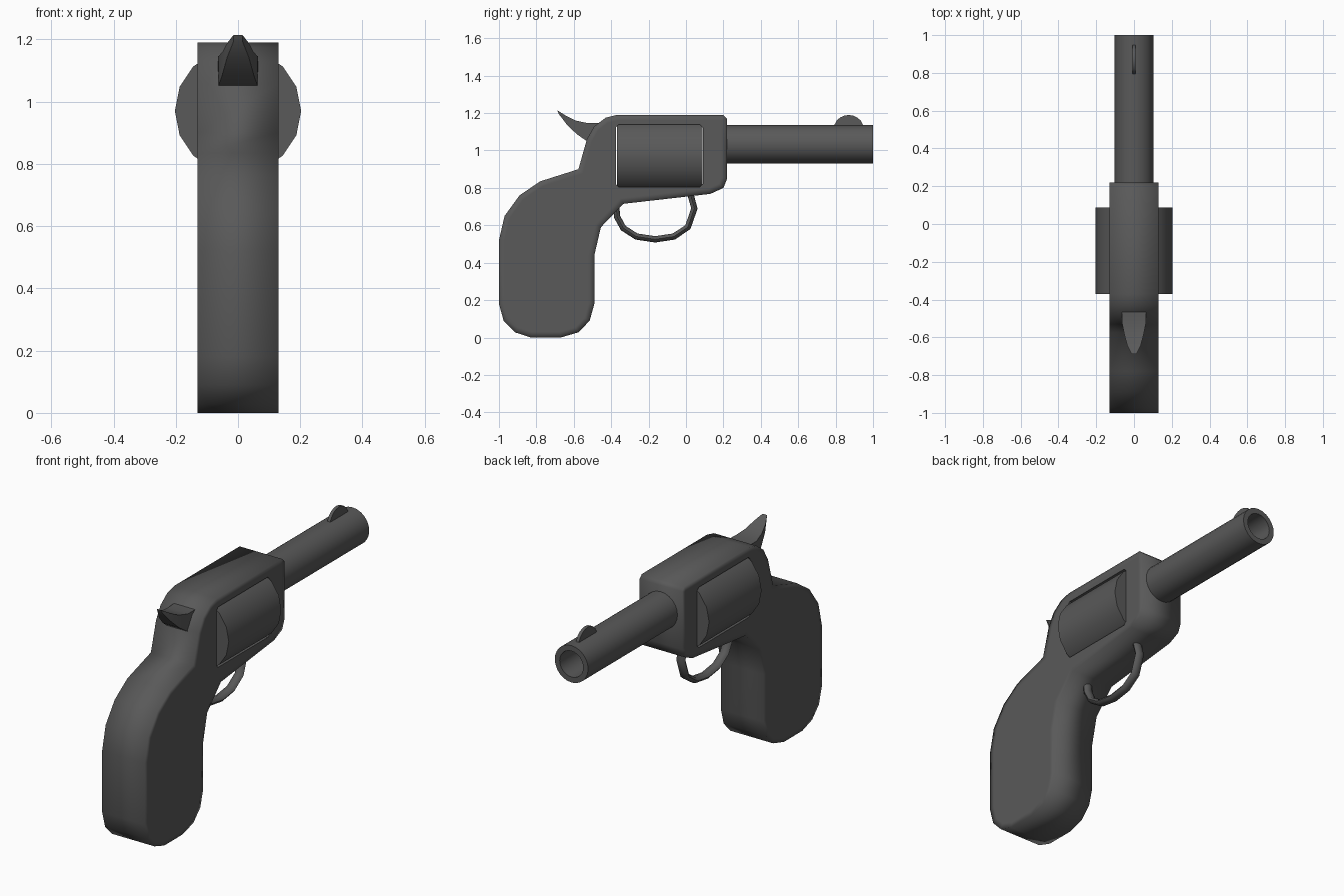
import bpy, bmesh, math
from mathutils import Vector

if "Cube" in bpy.data.objects:
    bpy.data.objects.remove(bpy.data.objects["Cube"])

gunmetal = bpy.data.materials.new("dark_grey_metal")
gunmetal.diffuse_color = (0.1, 0.1, 0.1, 1)
gunmetal.use_nodes = True
gunmetal.node_tree.nodes["Principled BSDF"].inputs["Base Color"].default_value = gunmetal.diffuse_color


def finish(name, bm, angle=40):
    bmesh.ops.recalc_face_normals(bm, faces=bm.faces)
    mesh = bpy.data.meshes.new(name)
    bm.to_mesh(mesh)
    bm.free()
    mesh.materials.append(gunmetal)
    ob = bpy.data.objects.new(name, mesh)
    bpy.context.collection.objects.link(ob)
    activate(ob)
    bpy.ops.object.shade_smooth_by_angle(angle=math.radians(angle))
    return ob


def activate(ob):
    bpy.ops.object.select_all(action='DESELECT')
    ob.select_set(True)
    bpy.context.view_layer.objects.active = ob


def plate(points, half):
    """Side profile (y, z) extruded to +-half in x."""
    bm = bmesh.new()
    a = [bm.verts.new((-half, y, z)) for y, z in points]
    b = [bm.verts.new((half, y, z)) for y, z in points]
    caps = [bm.faces.new(a), bm.faces.new(b[::-1])]
    n = len(points)
    for i in range(n):
        j = (i + 1) % n
        bm.faces.new((a[i], b[i], b[j], a[j]))
    bmesh.ops.recalc_face_normals(bm, faces=bm.faces)
    return bm, caps


def lathe(profile, z, sides):
    """Profile (y, radius) turned round an axis along y."""
    bm = bmesh.new()
    rings = []
    for y, r in profile:
        rings.append([bm.verts.new((r * math.cos(2 * math.pi * i / sides), y,
                                    z + r * math.sin(2 * math.pi * i / sides)))
                      for i in range(sides)])
    for p, q in zip(rings, rings[1:]):
        for i in range(sides):
            j = (i + 1) % sides
            bm.faces.new((p[i], p[j], q[j], q[i]))
    bm.faces.new(rings[0])
    bm.faces.new(rings[-1])
    return bm


# Frame and grip in one profile, with a soft shaded rim on both sides
outline = [(-0.37, 1.19), (0.2, 1.19), (0.22, 1.17), (0.22, 0.85), (0.2, 0.8),
           (0.13, 0.768), (-0.335, 0.715), (-0.455, 0.59), (-0.49, 0.44),
           (-0.49, 0.18), (-0.515, 0.09), (-0.575, 0.028), (-0.67, 0.0),
           (-0.83, 0.0), (-0.915, 0.028), (-0.975, 0.09), (-1, 0.18),
           (-1, 0.52), (-0.97, 0.65), (-0.89, 0.76), (-0.78, 0.835),
           (-0.575, 0.9), (-0.53, 1.06), (-0.49, 1.13), (-0.43, 1.175)]
bm, caps = plate(outline, 0.13)
bmesh.ops.inset_individual(bm, faces=caps, thickness=0.03, use_even_offset=True)
frame = finish("frame_and_grip", bm, 180)

# Window cut through the frame for the cylinder
c = 0.015
y0, y1, z0, z1 = -0.375, 0.09, 0.805, 1.138
window = [(y0 + c, z0), (y1 - c, z0), (y1, z0 + c), (y1, z1 - c),
          (y1 - c, z1), (y0 + c, z1), (y0, z1 - c), (y0, z0 + c)]
bm, caps = plate(window, 0.3)
cutter = finish("window_cutter", bm)
cutter.hide_render = True
activate(frame)
mod = frame.modifiers.new("window", 'BOOLEAN')
mod.operation = 'DIFFERENCE'
mod.solver = 'EXACT'
mod.object = cutter
bpy.ops.object.modifier_apply(modifier=mod.name)
bpy.data.objects.remove(cutter)
bm = bmesh.new()
bm.from_mesh(frame.data)
for f in bm.faces:
    f.smooth = True
for e in bm.edges:
    e.smooth = not all(y0 - 0.002 < v.co.y < y1 + 0.002 and
                       z0 - 0.002 < v.co.z < z1 + 0.002 for v in e.verts)
bm.to_mesh(frame.data)
bm.free()

# Cylinder
finish("cylinder", lathe([(-0.37, 0.203), (0.088, 0.203)], 0.97, 16))

# Hollow barrel
finish("barrel", lathe([(0.2, 0.102), (1.0, 0.102), (1.0, 0.072), (0.7, 0.072)], 1.033, 24))

# Front sight: thin half disc
sight = [(0.87 + 0.08 * math.cos(t), 1.115 + 0.075 * math.sin(t))
         for t in [math.pi * i / 10 for i in range(11)]]
finish("front_sight", plate(sight, 0.009)[0])

# Hammer: tapering four-sided sections (half width, top y z, bottom y z)
sections = [(0.065, -0.45, 1.148, -0.45, 1.04), (0.063, -0.525, 1.146, -0.53, 1.05),
            (0.05, -0.59, 1.16, -0.585, 1.088), (0.035, -0.645, 1.188, -0.64, 1.142),
            (0.014, -0.688, 1.215, -0.68, 1.195)]
bm = bmesh.new()
rings = [[bm.verts.new(p) for p in ((-w, ty, tz), (w, ty, tz), (w, by, bz), (-w, by, bz))]
         for w, ty, tz, by, bz in sections]
for p, q in zip(rings, rings[1:]):
    for i in range(4):
        j = (i + 1) % 4
        bm.faces.new((p[i], p[j], q[j], q[i]))
bm.faces.new(rings[0])
bm.faces.new(rings[-1])
finish("hammer", bm)

# Trigger guard: tube along a half loop
path = [(-0.35, 0.75), (-0.373, 0.7), (-0.368, 0.645), (-0.335, 0.585), (-0.265, 0.54),
        (-0.165, 0.525), (-0.065, 0.54), (0.01, 0.59), (0.045, 0.69), (0.02, 0.78)]
bm = bmesh.new()
rings = []
for k, (y, z) in enumerate(path):
    a, b = path[max(k - 1, 0)], path[min(k + 1, len(path) - 1)]
    t = Vector((0, b[0] - a[0], b[1] - a[1])).normalized()
    nrm = Vector((0, -t.z, t.y))
    rings.append([bm.verts.new(Vector((0.027 * math.cos(i * math.pi / 4), y, z)) +
                               nrm * 0.017 * math.sin(i * math.pi / 4)) for i in range(8)])
for p, q in zip(rings, rings[1:]):
    for i in range(8):
        j = (i + 1) % 8
        bm.faces.new((p[i], p[j], q[j], q[i]))
bm.faces.new(rings[0])
bm.faces.new(rings[-1])
finish("trigger_guard", bm, 60)
